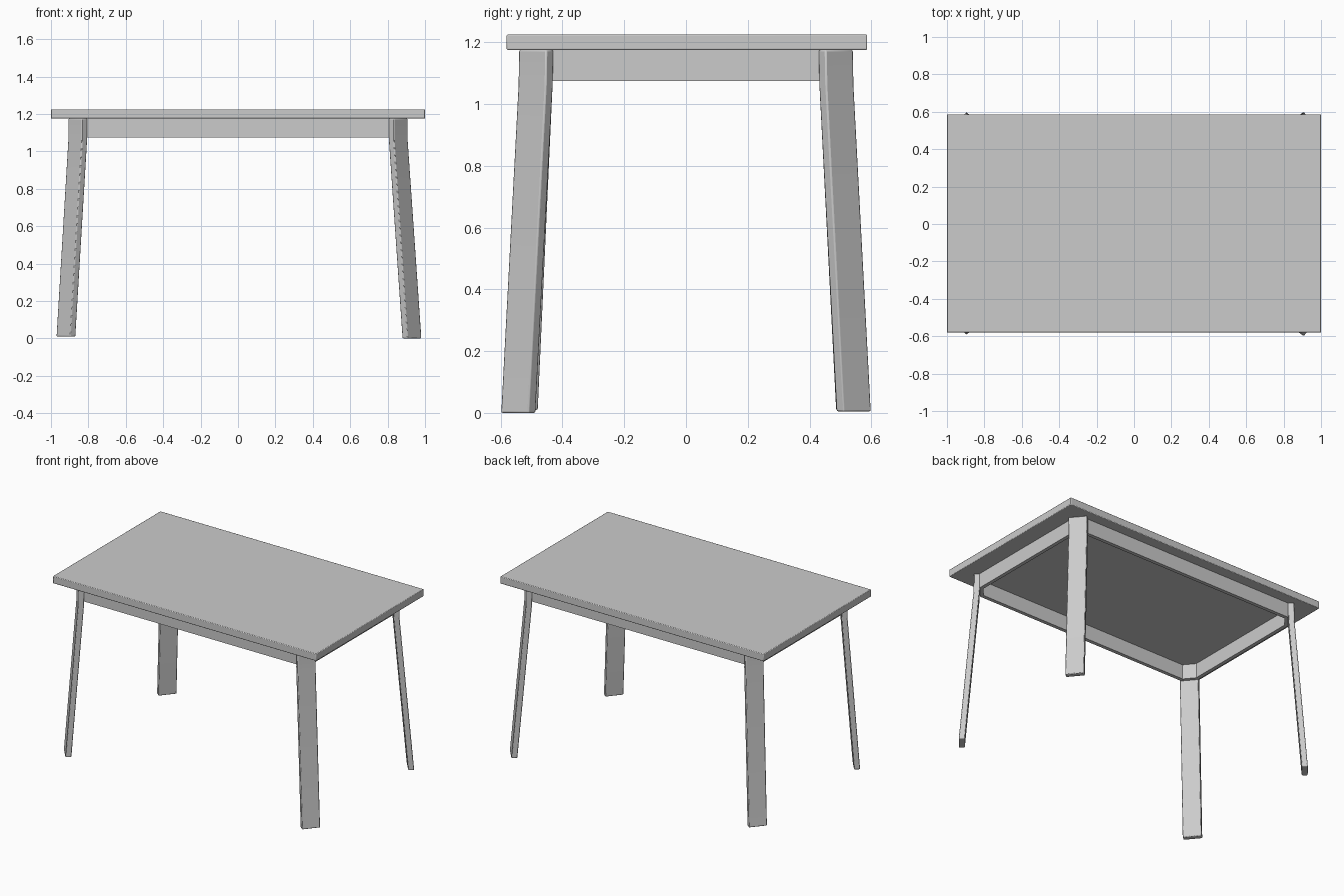
import bpy, bmesh
from mathutils import Vector

if "Cube" in bpy.data.objects:
    bpy.data.objects.remove(bpy.data.objects["Cube"])

TOP_Z, UNDER_Z, APRON_Z = 1.225, 1.175, 1.075


def finish(name, bm, bevel, segments=2):
    bmesh.ops.recalc_face_normals(bm, faces=bm.faces[:])
    mesh = bpy.data.meshes.new(name)
    bm.to_mesh(mesh)
    bm.free()
    ob = bpy.data.objects.new(name, mesh)
    bpy.context.collection.objects.link(ob)
    if bevel:
        mod = ob.modifiers.new("soft_edges", 'BEVEL')
        mod.width, mod.segments = bevel, segments
        mod.limit_method, mod.angle_limit = 'ANGLE', 0.6
    bpy.ops.object.select_all(action='DESELECT')
    ob.select_set(True)
    bpy.context.view_layer.objects.active = ob
    bpy.ops.object.shade_smooth_by_angle(angle=0.6)
    return ob


def bridge(bm, a, b):
    for i in range(len(a)):
        j = (i + 1) % len(a)
        bm.faces.new((a[i], a[j], b[j], b[i]))


# Table top slab
bm = bmesh.new()
bmesh.ops.create_cube(bm, size=1)
for v in bm.verts:
    v.co = (v.co.x * 2, v.co.y * 1.167 + 0.003, UNDER_Z if v.co.z < 0 else TOP_Z)
finish("table_top", bm, 0.004)


# Apron: thin frame whose cut corners meet the inner faces of the legs
def frame_loop(bm, x, y, cx, cy, z):
    pts = []
    for sx, sy in ((1, 1), (-1, 1), (-1, -1), (1, -1)):
        pair = [(sx * x, sy * cy), (sx * cx, sy * y)]
        pts += pair if sx == sy else pair[::-1]
    return [bm.verts.new((px, py, z)) for px, py in pts]


bm = bmesh.new()
outer, inner = (0.88, 0.513, 0.81, 0.432), (0.855, 0.488, 0.80, 0.422)
loops = [frame_loop(bm, *outer, APRON_Z), frame_loop(bm, *outer, UNDER_Z),
         frame_loop(bm, *inner, UNDER_Z), frame_loop(bm, *inner, APRON_Z)]
for i in range(4):
    bridge(bm, loops[i], loops[(i + 1) % 4])
finish("apron", bm, 0)

# Legs: diagonal planks, upright behind the apron and splayed below it
WIDE = Vector((0.075, 0.09, 0)) / 2
THICK = Vector((-0.029, 0.024, 0)) / 2


def leg(name, sx, sy, foot):
    bm = bmesh.new()
    path = [Vector(foot), Vector((0.857, -0.487, 1.06)), Vector((0.857, -0.485, UNDER_Z))]
    rings = []
    for c in path:
        corners = [c + a * WIDE + b * THICK for a, b in ((1, 1), (-1, 1), (-1, -1), (1, -1))]
        rings.append([bm.verts.new((p.x * sx, -p.y * sy, p.z)) for p in corners])
    for a, b in zip(rings, rings[1:]):
        bridge(bm, a, b)
    bm.faces.new(rings[0])
    bm.faces.new(rings[-1])
    finish(name, bm, 0.005)


leg("front_right_leg", 1, -1, (0.93, -0.543, 0))
leg("back_right_leg", 1, 1, (0.93, -0.543, 0.005))
leg("front_left_leg", -1, -1, (0.92, -0.535, 0.01))
leg("back_left_leg", -1, 1, (0.92, -0.541, 0.01))
